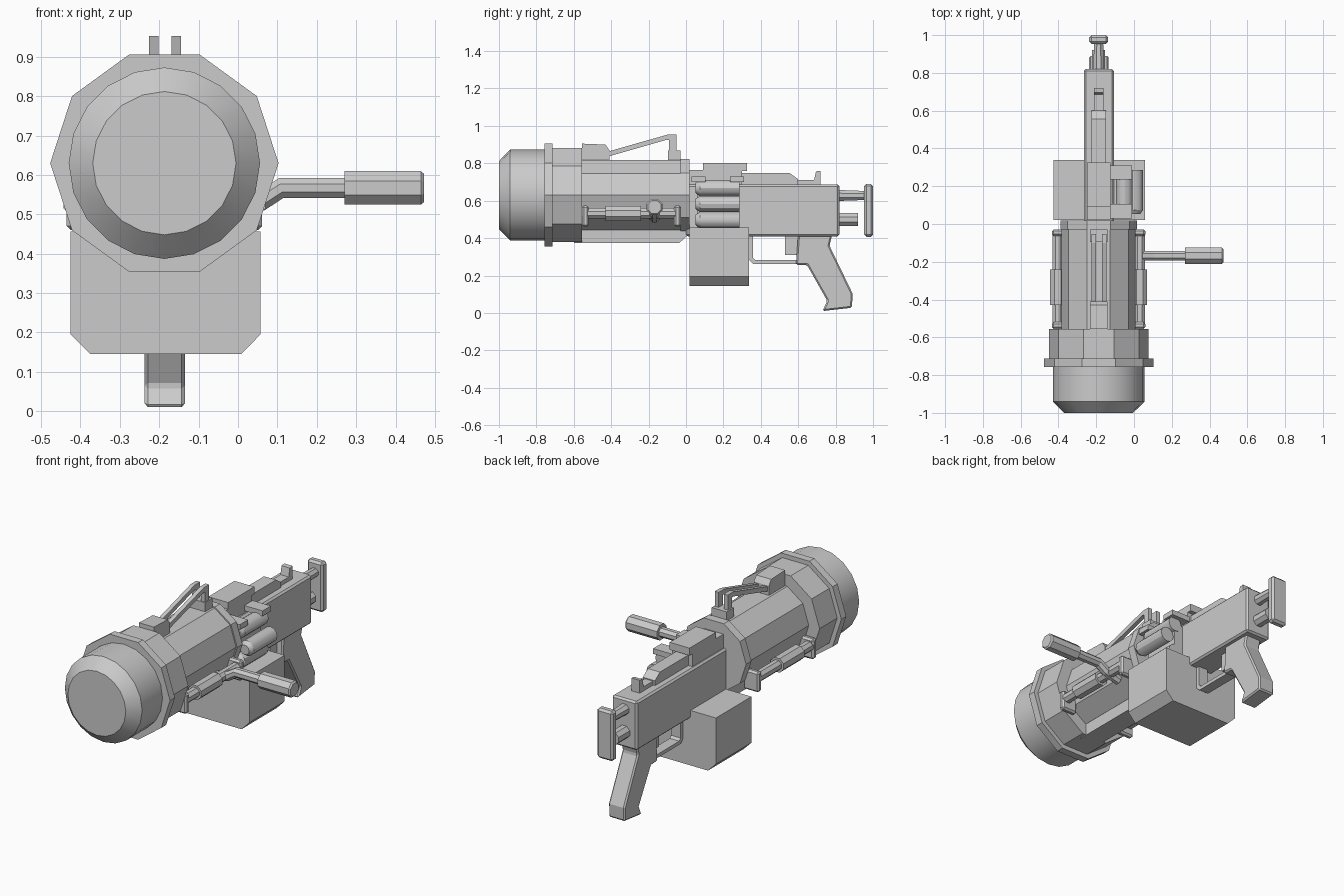
import bpy, bmesh, math
from mathutils import Vector

if "Cube" in bpy.data.objects:
    bpy.data.objects.remove(bpy.data.objects["Cube"])

CX, CZ = -0.187, 0.63          # barrel axis
grey = bpy.data.materials.new("gunmetal grey")
grey.diffuse_color = (0.6, 0.6, 0.6, 1)
grey.use_nodes = True
grey.node_tree.nodes["Principled BSDF"].inputs["Base Color"].default_value = grey.diffuse_color


def finish(name, bm, bevel=0, smooth=False):
    bmesh.ops.recalc_face_normals(bm, faces=bm.faces)
    me = bpy.data.meshes.new(name)
    bm.to_mesh(me)
    bm.free()
    ob = bpy.data.objects.new(name, me)
    bpy.context.collection.objects.link(ob)
    me.materials.append(grey)
    if bevel:
        m = ob.modifiers.new("bevel", 'BEVEL')
        m.width, m.segments = bevel, 1
    if smooth:
        bpy.ops.object.select_all(action='DESELECT')
        ob.select_set(True)
        bpy.context.view_layer.objects.active = ob
        bpy.ops.object.shade_smooth_by_angle(angle=math.radians(30))
    return ob


def box(name, x, y, z, bevel=0):
    bm = bmesh.new()
    bmesh.ops.create_cube(bm, size=1)
    for v in bm.verts:
        v.co = [(a + b) / 2 + c * (b - a) for (a, b), c in zip((x, y, z), v.co)]
    return finish(name, bm, bevel)


def extrude(name, pts, axis, lo, hi, bevel=0):
    """Prism of a flat outline: axis 'x' takes (y, z) points, axis 'y' takes (x, z)."""
    bm = bmesh.new()
    place = (lambda p, d: (d, p[0], p[1])) if axis == 'x' else (lambda p, d: (p[0], d, p[1]))
    a, b = [[bm.verts.new(place(p, d)) for p in pts] for d in (lo, hi)]
    bm.faces.new(a)
    bm.faces.new(b[::-1])
    n = len(pts)
    for i in range(n):
        bm.faces.new((a[i], a[(i + 1) % n], b[(i + 1) % n], b[i]))
    return finish(name, bm, bevel)


def tube(name, path, sides, turn=0, smooth=False):
    """Loft of regular rings; path is a list of (point, direction, radius)."""
    bm = bmesh.new()
    rings = []
    for p, d, r in path:
        d = Vector(d).normalized()
        u = Vector((0, 0, 1)).cross(d).normalized()
        w = d.cross(u)
        ring = []
        for i in range(sides):
            t = math.tau * (i + turn) / sides
            ring.append(bm.verts.new(Vector(p) + r * (math.cos(t) * u + math.sin(t) * w)))
        rings.append(ring)
    bm.faces.new(rings[0][::-1])
    bm.faces.new(rings[-1])
    for a, b in zip(rings, rings[1:]):
        for i in range(sides):
            j = (i + 1) % sides
            bm.faces.new((a[i], a[j], b[j], b[i]))
    return finish(name, bm, smooth=smooth)


def along_y(name, x, z, prof, sides, turn=0, smooth=False):
    return tube(name, [((x, y, z), (0, 1, 0), r) for y, r in prof], sides, turn, smooth)


# Barrel assembly
along_y("muzzle", CX, CZ, [(-1, .182), (-.94, .243), (-.73, .243)], 20, 0, True)
along_y("muzzle_ring", CX, CZ, [(-.757, .29), (-.713, .29)], 10)
along_y("barrel_collar", CX, CZ, [(-.72, .264), (-.555, .264)], 10)
along_y("barrel", CX, CZ, [(-.56, .196), (0, .196)], 10)
along_y("barrel_flange", CX, CZ, [(-.03, .203), (.018, .203)], 10)
extrude("under_barrel_rail", [(-.6, .375), (-.035, .375), (.015, .42), (.015, .47), (-.6, .47)],
        'x', CX - .06, CX + .06)

# Side pipes with end clamps, mirrored about the barrel
for s, side in ((1, "right"), (-1, "left")):
    px = CX + s * .217
    along_y(side + "_pipe", px, .532,
            [(-.54, .03), (-.43, .03), (-.43, .043), (-.24, .043), (-.24, .03), (-.04, .03)], 8, .5)
    for y in (-.555, -.063):
        box(side + "_pipe_clamp", sorted((CX + s * .15, CX + s * .248)), (y, y + .035), (.46, .575), .01)

# Top sight rails
extrude("front_sight_block", [(-.555, .8), (-.555, .905), (-.43, .9), (-.41, .87), (-.41, .8)],
        'x', CX - .047, CX + .047)
box("rear_sight_base", (CX - .047, CX + .047), (-.095, -.03), (.8, .868))
for x in (-.214, -.157):
    extrude("sight_rail", [(-.42, .835), (-.105, .925), (-.09, .925), (-.09, .86), (-.052, .86),
                           (-.052, .953), (-.1, .953), (-.42, .862)], 'x', x - .012, x + .012)

# Side handle: bent arm and octagonal grip
Y = -.168
tube("handle_arm", [((-.03, Y, .51), (1, 0, .15), .028), ((.06, Y, .535), (1, 0, .3), .028),
                    ((.11, Y, .567), (1, 0, .2), .028), ((.28, Y, .567), (1, 0, 0), .028)], 8, .5)
tube("handle_grip", [((.27, Y, .567), (1, 0, 0), .046), ((.465, Y, .567), (1, 0, 0), .046),
                     ((.473, Y, .567), (1, 0, 0), .038)], 8, .5)

# Receiver and top cover
box("receiver", (-.265, -.107), (0, .82), (.41, .687), .01)
box("receiver_top", (-.25, -.125), (.02, .3), (.68, .765))
box("top_cover", (-.25, -.125), (.09, .325), (.76, .802))
extrude("receiver_rib", [(.3, .68), (.3, .747), (.555, .747), (.6, .715), (.6, .68)], 'x', -.225, -.149)
extrude("rear_sight", [(.57, .68), (.57, .71), (.685, .71), (.695, .757), (.72, .76), (.72, .68)],
        'x', -.213, -.161)

# Ammunition box and shells
extrude("ammo_box", [(-.425, .195), (-.375, .145), (.008, .145), (.057, .195), (.057, .457), (-.425, .457)],
        'y', .02, .338)
for x, z in ((-.05, .497), (.005, .583), (-.05, .668)):
    along_y("shell", x, z, [(.052, .028), (.075, .043), (.285, .043)], 12, 0, True)
box("shell_backing", (-.12, -.05), (.06, .28), (.45, .67))
for y in (.03, .235):
    box("shell_clip", (-.13, -.01), (y, y + .075), (.7, .73))

# Pistol grip, trigger and guard
extrude("pistol_grip", [(.6, .43), (.588, .258), (.648, .255), (.755, .065), (.73, .01), (.888, .028),
                        (.89, .105), (.767, .36), (.785, .43)], 'x', -.237, -.135, .008)
extrude("trigger_guard", [(.335, .42), (.335, .285), (.36, .262), (.6, .262), (.6, .282), (.37, .282),
                          (.358, .295), (.358, .42)], 'x', -.217, -.157)
extrude("trigger", [(.53, .42), (.53, .31), (.595, .31), (.595, .42)], 'x', -.203, -.171)

# Stock rods and butt plate
along_y("upper_stock_rod", CX, .628, [(.81, .032), (.955, .026)], 8, .5)
along_y("lower_stock_rod", CX, .5, [(.81, .037), (.92, .037)], 8, .5)
box("butt_plate", (-.237, -.137), (.953, 1), (.407, .69), .012)
